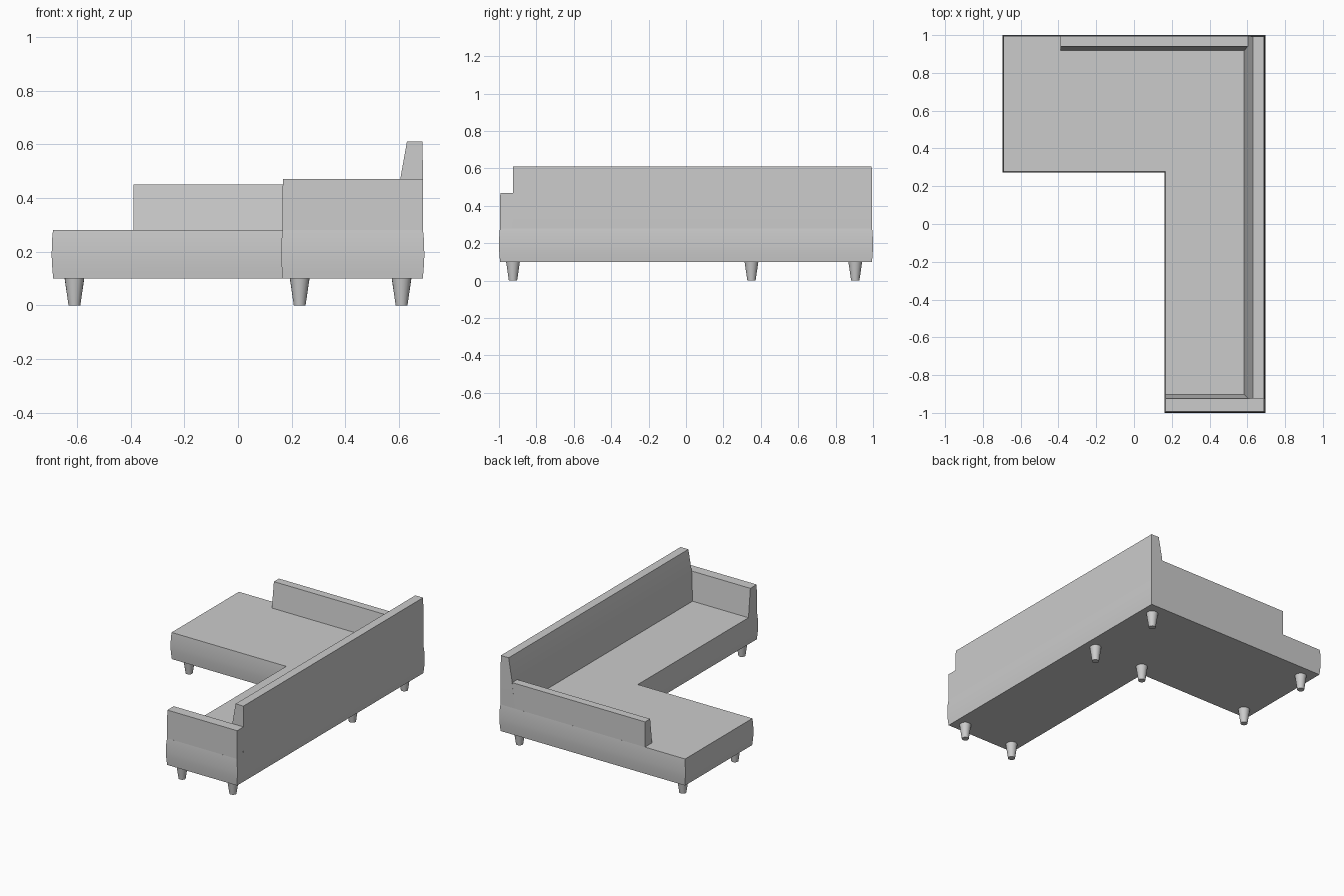
import bpy, bmesh

if "Cube" in bpy.data.objects:
    bpy.data.objects.remove(bpy.data.objects["Cube"])


def loft(name, rings, smooth=True):
    """Closed solid through a stack of counter-clockwise rings, bottom to top."""
    bm = bmesh.new()
    loops = [[bm.verts.new(p) for p in ring] for ring in rings]
    n = len(loops[0])
    bm.faces.new(loops[0][::-1])
    bm.faces.new(loops[-1])
    for a, b in zip(loops, loops[1:]):
        for i in range(n):
            j = (i + 1) % n
            bm.faces.new((a[i], a[j], b[j], b[i]))
    mesh = bpy.data.meshes.new(name)
    bm.to_mesh(mesh)
    bm.free()
    ob = bpy.data.objects.new(name, mesh)
    bpy.context.collection.objects.link(ob)
    if smooth:
        bpy.ops.object.select_all(action='DESELECT')
        bpy.context.view_layer.objects.active = ob
        ob.select_set(True)
        bpy.ops.object.shade_smooth_by_angle(angle=0.6)
    return ob


def rect(x0, x1, y0, y1, z):
    return [(x0, y0, z), (x1, y0, z), (x1, y1, z), (x0, y1, z)]


# L-shaped seat: outline corners with inset directions, sides bulging slightly
corners = [(-.695, .272, 1, 1), (.161, .272, 1, 1), (.161, -1, 1, 1),
           (.695, -1, -1, 1), (.695, 1, -1, -1), (-.695, 1, 1, -1)]
bulge = [(.10, .006), (.13, .003), (.16, .001), (.19, 0), (.22, .001), (.25, .002), (.28, .005)]
loft("seat", [[(x + d * sx, y + d * sy, z) for x, y, sx, sy in corners] for z, d in bulge])

# Long backrest with a sloping front
loft("long_backrest", [rect(.583, .690, -.93, .995, .275),
                       rect(.605, .690, -.925, .995, .47),
                       rect(.630, .688, -.925, .993, .61)])

# Low backrest behind the chaise
loft("chaise_backrest", [rect(-.39, .66, .918, .995, .275),
                         rect(-.39, .66, .940, .994, .45)])

# Armrest at the front end
loft("armrest", [rect(.166, .690, -.995, -.903, .275),
                 rect(.167, .689, -.993, -.925, .47)])

# Tapered round legs
for i, (x, y) in enumerate([(.61, -.925), (.23, -.925), (.61, .35), (.23, .35),
                            (-.61, .35), (.61, .905), (-.61, .905)]):
    bpy.ops.mesh.primitive_cone_add(vertices=20, radius1=.022, radius2=.037,
                                    depth=.102, location=(x, y, .051))
    leg = bpy.context.object
    leg.name = f"leg_{i + 1}"
    bpy.ops.object.shade_smooth_by_angle()
